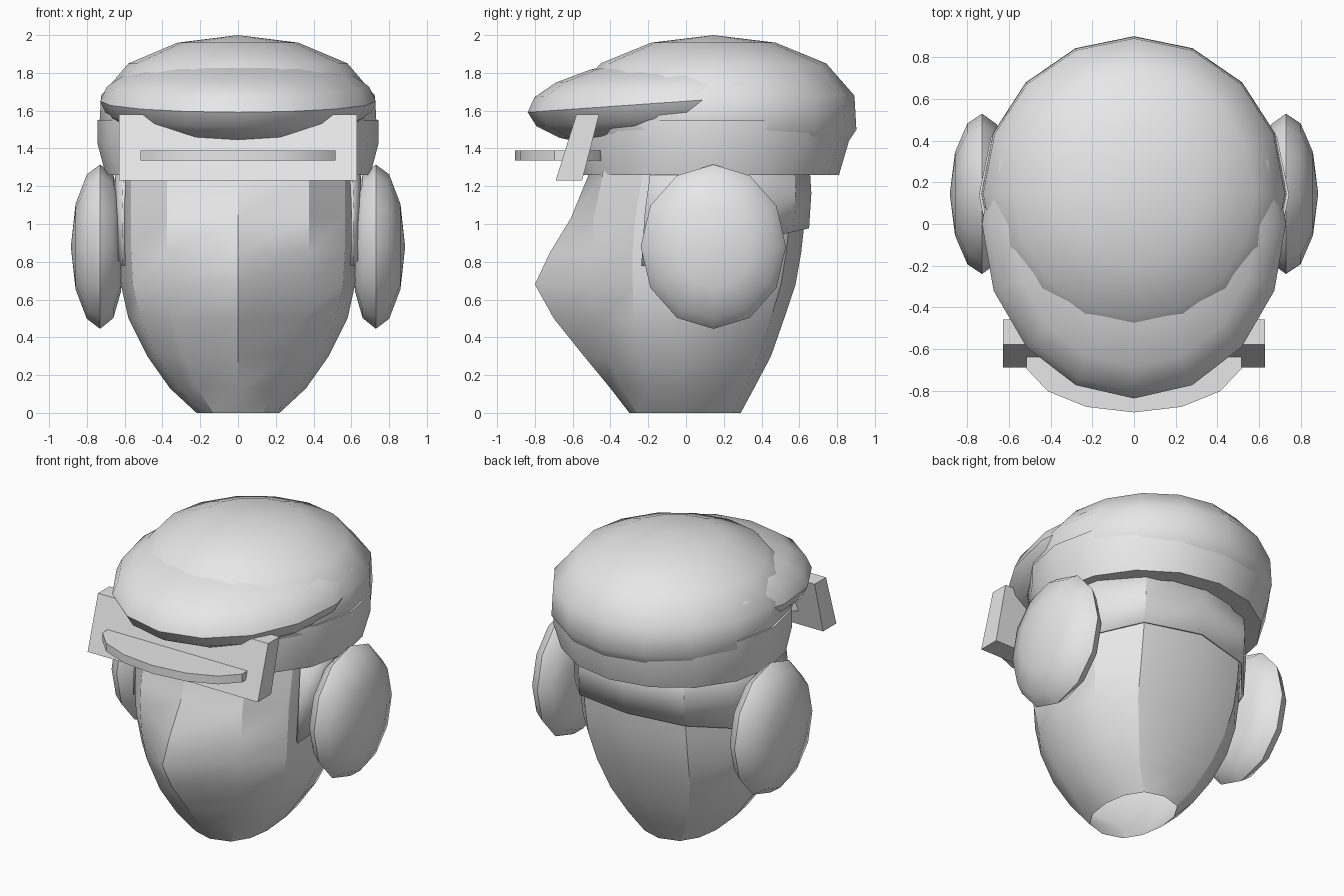
import bpy, bmesh
from math import sin, cos, radians, tau, copysign
from mathutils import Matrix

cube = bpy.data.objects.get("Cube")
if cube:
    bpy.data.objects.remove(cube)

grey = bpy.data.materials.new("plain grey")
grey.use_nodes = True
grey.diffuse_color = (0.8, 0.8, 0.8, 1)
grey.node_tree.nodes["Principled BSDF"].inputs["Base Color"].default_value = (0.8, 0.8, 0.8, 1)


def finish(name, bm, angle=30):
    bmesh.ops.remove_doubles(bm, verts=bm.verts, dist=0.0005)
    bmesh.ops.recalc_face_normals(bm, faces=bm.faces)
    mesh = bpy.data.meshes.new(name)
    bm.to_mesh(mesh)
    bm.free()
    mesh.materials.append(grey)
    obj = bpy.data.objects.new(name, mesh)
    bpy.context.collection.objects.link(obj)
    bpy.ops.object.select_all(action='DESELECT')
    obj.select_set(True)
    bpy.context.view_layer.objects.active = obj
    bpy.ops.object.shade_smooth_by_angle(angle=radians(angle))
    return obj


def loft(name, rings, closed=True, caps=(), angle=30):
    """Skin a list of point rings; caps holds the ring indices to fill."""
    bm = bmesh.new()
    rows = [[bm.verts.new(p) for p in ring] for ring in rings]
    n = len(rows[0])
    for a, b in zip(rows, rows[1:]):
        for i in range(n if closed else n - 1):
            j = (i + 1) % n
            bm.faces.new((a[i], a[j], b[j], b[i]))
    for c in caps:
        bm.faces.new(rows[c])
    return finish(name, bm, angle)


def ellipse(z, rx, ry, cy, n):
    return [(rx * sin(tau * i / n), cy - ry * cos(tau * i / n), z) for i in range(n)]


# Head sections: height, half width, front, back, front ridge
SECTIONS = [
    (0.00, 0.22, -0.30, 0.29, -0.30),
    (0.13, 0.36, -0.39, 0.36, -0.40),
    (0.30, 0.48, -0.48, 0.45, -0.54),
    (0.50, 0.58, -0.54, 0.52, -0.70),
    (0.68, 0.62, -0.57, 0.58, -0.80),
    (0.85, 0.63, -0.58, 0.61, -0.72),
    (1.03, 0.63, -0.57, 0.63, -0.61),
    (1.25, 0.63, -0.52, 0.64, -0.52),
    (1.50, 0.60, -0.48, 0.60, -0.48),
]


def head_point(deg, z, grow=0.0):
    for lo, hi in zip(SECTIONS, SECTIONS[1:]):
        if z <= hi[0]:
            break
    t = (z - lo[0]) / (hi[0] - lo[0])
    _, w, front, back, ridge = [p + (q - p) * t for p, q in zip(lo, hi)]
    s, c = sin(radians(deg)), cos(radians(deg))
    mid = (front + back) / 2
    y = mid - ((back - front) / 2 + grow) * c
    if deg == 0:
        y = ridge
    return ((w + grow) * copysign(abs(s) ** 0.75, s), y, z)


# Head, open at the neck
loft("head", [[head_point(d, s[0]) for d in range(0, 360, 30)] for s in SECTIONS], caps=(-1,), angle=28)

# Hair panel wrapped round the back, with a lower edge that dips to the front
columns = [66, 90, 120, 150, 180, 210, 240, 270, 294]
hair_rows = []
for t in (0, 0.5, 1):
    row = []
    for d in columns:
        low = 0.83 + 0.24 * head_point(d, 0.9)[1]
        row.append(head_point(d, low + (1.35 - low) * t, 0.02))
    hair_rows.append(row)
hair = loft("hair_panel", hair_rows, closed=False)
thick = hair.modifiers.new("thickness", 'SOLIDIFY')
thick.thickness = 0.015
thick.offset = 0

# Cap band with a closed underside
BAND = [(1.27, 0.60, 0.58, 0.10), (1.26, 0.70, 0.68, 0.13),
        (1.43, 0.745, 0.72, 0.14), (1.55, 0.745, 0.72, 0.14), (1.55, 0.60, 0.60, 0.14)]
loft("cap_band", [ellipse(*b, 16) for b in BAND])

# Cap crown
CROWN = [(2.0, 0), (1.96, 0.32), (1.85, 0.58), (1.68, 0.725),
         (1.50, 0.735), (1.43, 0.69), (1.43, 0.5)]
loft("cap_crown", [ellipse(z, r, r * 1.03, 0.145, 16) for z, r in CROWN], angle=40)

# Puffed front of the cap, a tilted flattened ball
bm = bmesh.new()
bmesh.ops.create_uvsphere(bm, u_segments=16, v_segments=10, radius=1)
bmesh.ops.transform(bm, verts=bm.verts, matrix=Matrix.Translation((0, 0, 1.65))
                    @ Matrix.Rotation(radians(4), 4, 'X') @ Matrix.Diagonal((0.73, 0.84, 0.25, 1)))
finish("cap_front", bm, 40)

# Slanted plate across the brow
PLATE = [(-0.58, 1.58), (-0.46, 1.58), (-0.55, 1.23), (-0.69, 1.23)]
loft("brow_plate", [[(x, y, z) for y, z in PLATE] for x in (-0.63, 0.63)], caps=(0, 1))

# Thin brim
loft("brim", [ellipse(z, 0.53, 0.27, -0.635, 14) for z in (1.335, 1.39)], caps=(0, 1))

# Ear pads
EAR = [(0.60, 0.0), (0.62, 0.55), (0.66, 0.87), (0.73, 1.0),
       (0.80, 0.88), (0.86, 0.52), (0.885, 0.0)]
for side, name in ((1, "left_ear_pad"), (-1, "right_ear_pad")):
    loft(name, [[(side * x, 0.145 + 0.385 * r * sin(tau * i / 12), 0.88 + 0.435 * r * cos(tau * i / 12))
                 for i in range(12)] for x, r in EAR], angle=45)
